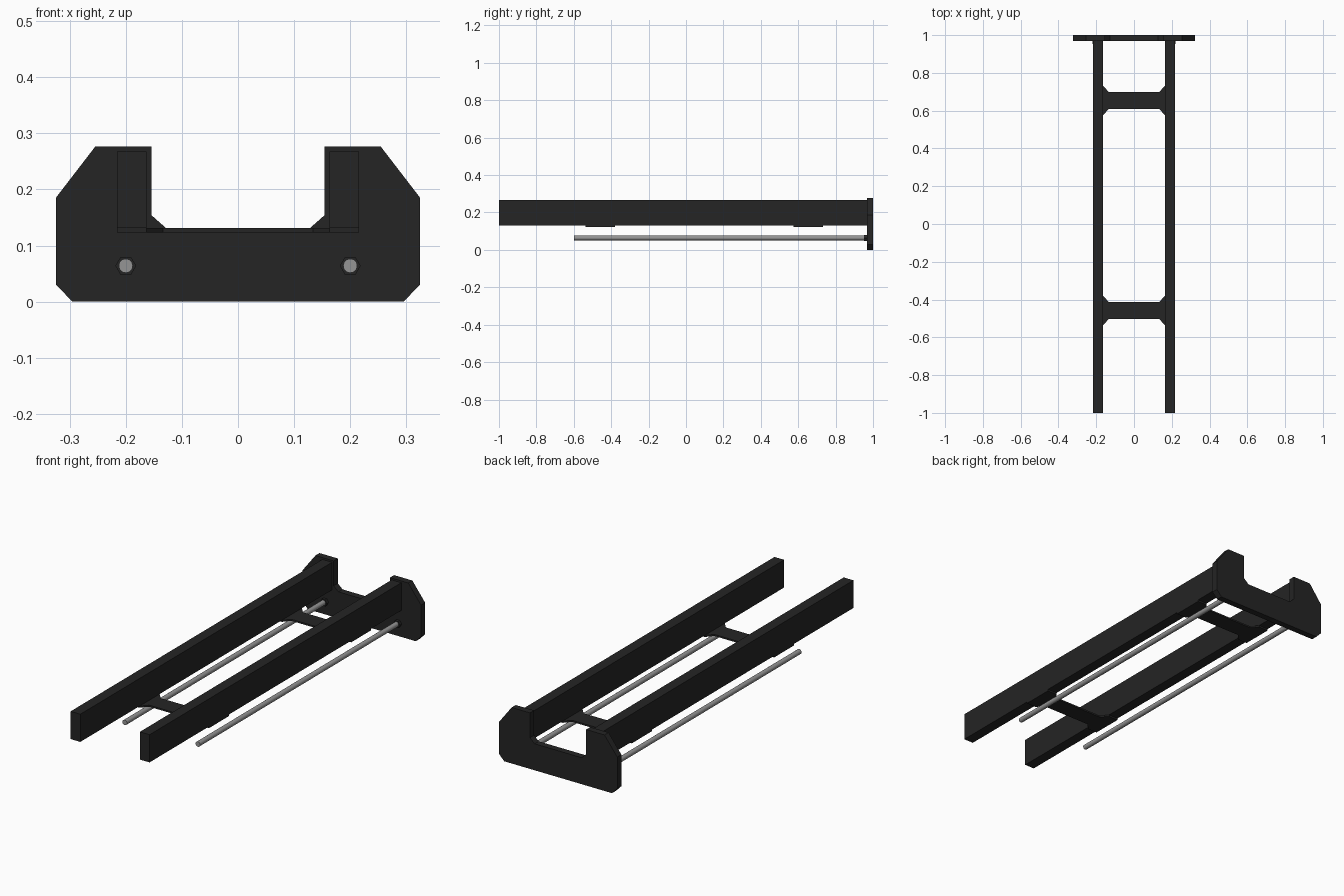
import bpy, bmesh, math
from mathutils import Vector

if "Cube" in bpy.data.objects:
    bpy.data.objects.remove(bpy.data.objects["Cube"])


def material(name, colour):
    m = bpy.data.materials.new(name)
    m.diffuse_color = (*colour, 1)
    m.use_nodes = True
    m.node_tree.nodes["Principled BSDF"].inputs["Base Color"].default_value = m.diffuse_color
    return m


black = material("black_paint", (0.018, 0.018, 0.018))
steel = material("steel", (0.3, 0.3, 0.3))


def extrude(name, points, offset, mat):
    """Solid made by sweeping a flat outline along an offset."""
    bm = bmesh.new()
    face = bm.faces.new([bm.verts.new(p) for p in points])
    res = bmesh.ops.extrude_face_region(bm, geom=[face])
    verts = [g for g in res["geom"] if isinstance(g, bmesh.types.BMVert)]
    bmesh.ops.translate(bm, vec=Vector(offset), verts=verts)
    bmesh.ops.recalc_face_normals(bm, faces=bm.faces)
    me = bpy.data.meshes.new(name)
    bm.to_mesh(me)
    bm.free()
    me.materials.append(mat)
    ob = bpy.data.objects.new(name, me)
    bpy.context.collection.objects.link(ob)
    return ob


def cylinder(name, x, z, y0, y1, radius, sides, mat, smooth=False):
    bpy.ops.mesh.primitive_cylinder_add(
        vertices=sides, radius=radius, depth=y1 - y0,
        location=(x, (y0 + y1) / 2, z), rotation=(math.pi / 2, 0, 0))
    ob = bpy.context.object
    ob.name = name
    ob.data.materials.append(mat)
    if smooth:
        bpy.ops.object.shade_smooth_by_angle(angle=math.radians(40))
    return ob


# U-shaped end plate
half = [(0.295, 0), (0.324, 0.03), (0.324, 0.186), (0.254, 0.277),
        (0.154, 0.277), (0.154, 0.154), (0.128, 0.131)]
outline = half + [(-x, z) for x, z in reversed(half)]
extrude("end_plate", [(x, 0.968, z) for x, z in outline], (0, 0.032, 0), black)

for side, s in (("left", -1), ("right", 1)):
    # Long box rail
    xs = (s * 0.163, s * 0.216)
    rail = [(xs[0], -1, 0.131), (xs[1], -1, 0.131),
            (xs[1], -1, 0.268), (xs[0], -1, 0.268)]
    extrude(side + "_rail", rail, (0, 1.968, 0), black)
    # Guide rod with hexagonal collar
    cylinder(side + "_rod", s * 0.2, 0.064, -0.6, 0.97, 0.0125, 24, steel, True)
    collar = cylinder(side + "_rod_collar", s * 0.2, 0.064, 0.953, 0.97, 0.0185, 6, black)
    collar.rotation_euler[1] = math.pi / 6

# Cross braces with flared ends under the rails
quarter = [(0.134, 0.045), (0.163, 0.078), (0.216, 0.078)]
right = quarter + [(x, -y) for x, y in reversed(quarter)]
brace = right + [(-x, -y) for x, y in right]
for label, yc in (("front", -0.458), ("rear", 0.654)):
    extrude(label + "_brace", [(x, y + yc, 0.123) for x, y in brace],
            (0, 0, 0.008), black)
